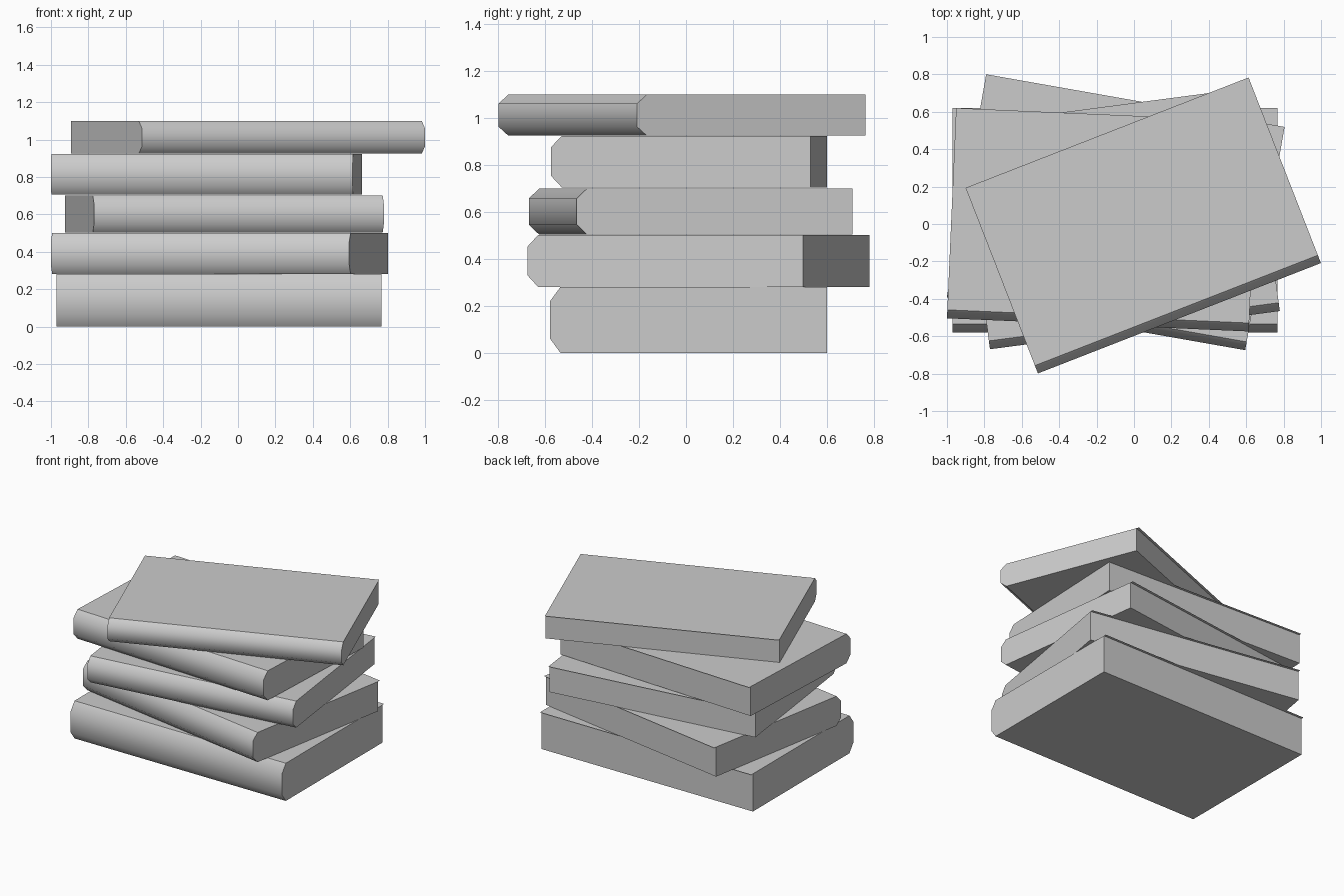
import bpy
from math import radians
from mathutils import Matrix

if "Cube" in bpy.data.objects:
    bpy.data.objects.remove(bpy.data.objects["Cube"])

SPINE = 0.045     # how far the rounded spine bulges out
OVERHANG = 0.02   # how far the top cover passes the pages at the back


def add_part(name, verts, faces, matrix):
    mesh = bpy.data.meshes.new(name)
    mesh.from_pydata(verts, [], faces)
    obj = bpy.data.objects.new(name, mesh)
    bpy.context.collection.objects.link(obj)
    obj.matrix_world = matrix
    return obj


def book(n, x, y, z, width, depth, height, angle):
    """Origin is the lower left corner where pages meet the spine."""
    m = Matrix.Translation((x, y, z)) @ Matrix.Rotation(radians(angle), 4, 'Z')

    # page block with bottom cover, open towards the spine and the top cover
    pages = [(a, b, c) for c in (0, height)
             for a, b in ((0, 0), (width, 0), (width, depth), (0, depth))]
    add_part(f"book_{n}_pages", pages,
             [(3, 2, 1, 0), (1, 2, 6, 5), (2, 3, 7, 6), (3, 0, 4, 7)], m)

    # thin top cover overhanging at the back
    back = depth + OVERHANG
    add_part(f"book_{n}_top_cover",
             [(0, 0, height), (width, 0, height),
              (width, back, height), (0, back, height)], [(0, 1, 2, 3)], m)

    # bevelled spine, shaded smooth, with flat ends
    profile = [(0, 0), (-SPINE, 0.22 * height),
               (-SPINE, 0.78 * height), (0, height)]
    verts = [(a, b, c) for a in (0, width) for b, c in profile]
    faces = [(i, i + 4, i + 5, i + 1) for i in range(3)]
    faces += [(0, 1, 2, 3), (7, 6, 5, 4)]
    spine = add_part(f"book_{n}_spine", verts, faces, m)
    bpy.ops.object.select_all(action='DESELECT')
    spine.select_set(True)
    bpy.context.view_layer.objects.active = spine
    bpy.ops.object.shade_smooth_by_angle(angle=radians(50))


# stack from bottom to top: x, y, z, width, depth, height, turn
stack = [
    (-0.970, -0.535, 0.000, 1.738, 1.135, 0.280, 0),
    (-0.993, -0.349, 0.281, 1.620, 1.147, 0.220, -10),
    (-0.776, -0.625, 0.503, 1.563, 1.140, 0.197, 7.5),
    (-0.998, -0.459, 0.705, 1.615, 1.060, 0.219, -2.5),
    (-0.530, -0.757, 0.925, 1.624, 1.000, 0.174, 21.3),
]
for n, values in enumerate(stack, 1):
    book(n, *values)
